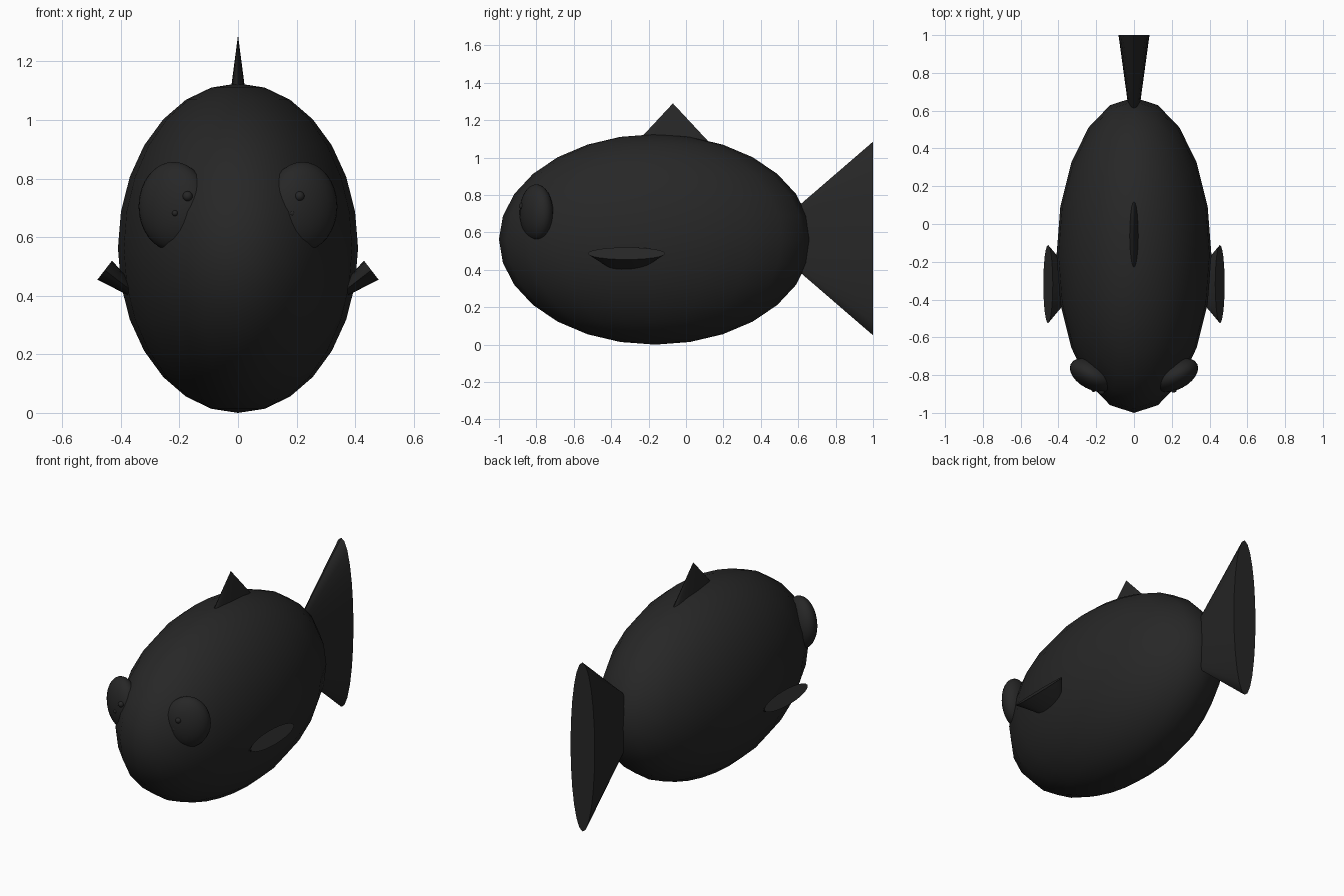
import bpy
import math
from mathutils import Vector, Matrix

if "Cube" in bpy.data.objects:
    bpy.data.objects.remove(bpy.data.objects["Cube"], do_unlink=True)

# Single dark skin colour
black = bpy.data.materials.new("soft_black")
black.use_nodes = True
colour = (0.02, 0.02, 0.02, 1)
black.diffuse_color = colour
black.node_tree.nodes["Principled BSDF"].inputs["Base Color"].default_value = colour


def finish(name, matrix):
    obj = bpy.context.object
    obj.name = name
    obj.data.transform(matrix)
    obj.data.materials.append(black)
    bpy.ops.object.shade_smooth_by_angle(angle=math.radians(40))
    return obj


def ellipsoid(name, center, radii, turn=0, segments=24, rings=16):
    bpy.ops.mesh.primitive_uv_sphere_add(segments=segments, ring_count=rings, radius=1)
    matrix = (Matrix.Translation(center) @ Matrix.Rotation(turn, 4, "Z")
              @ Matrix.Diagonal((*radii, 1)))
    return finish(name, matrix)


def fin(name, base, axis, length, wide_dir, wide, thin):
    """Flattened cone whose tip lies along axis from the base centre."""
    bpy.ops.mesh.primitive_cone_add(vertices=24, radius1=1, radius2=0, depth=1)
    axis = Vector(axis).normalized()
    wide_dir = Vector(wide_dir)
    side = axis.cross(wide_dir)
    frame = Matrix((wide_dir * wide, side * thin, axis * length)).transposed().to_4x4()
    matrix = Matrix.Translation(base) @ frame @ Matrix.Translation((0, 0, 0.5))
    return finish(name, matrix)


# Body
ellipsoid("body", (0, -0.165, 0.5625), (0.41, 0.835, 0.5625), segments=20, rings=14)

# Tail and dorsal fin
fin("tail_fin", (0, 1, 0.5675), (0, -1, 0), 0.6, (0, 0, 1), 0.5175, 0.082)
fin("dorsal_fin", (0, -0.07, 1.0), (0, 0, 1), 0.29, (0, 1, 0), 0.27, 0.038)

# Paired parts
for label, s in (("left", 1), ("right", -1)):
    fin(label + "_side_fin", (s * 0.455, -0.318, 0.4875), (-s * 0.79, 0, -0.61),
        0.22, (0, 1, 0), 0.207, 0.041)
    ellipsoid(label + "_eye", (s * 0.22, -0.8, 0.705), (0.129, 0.076, 0.152),
              turn=s * math.radians(27.5))

# Eye glints
for label, x, y, small_x in (("left", 0.21, -0.876, 0.185), ("right", -0.172, -0.886, -0.215)):
    ellipsoid(label + "_large_glint", (x, y, 0.74), (0.017,) * 3, segments=16, rings=8)
    ellipsoid(label + "_small_glint", (small_x, -0.88, 0.682), (0.01,) * 3, segments=12, rings=8)
